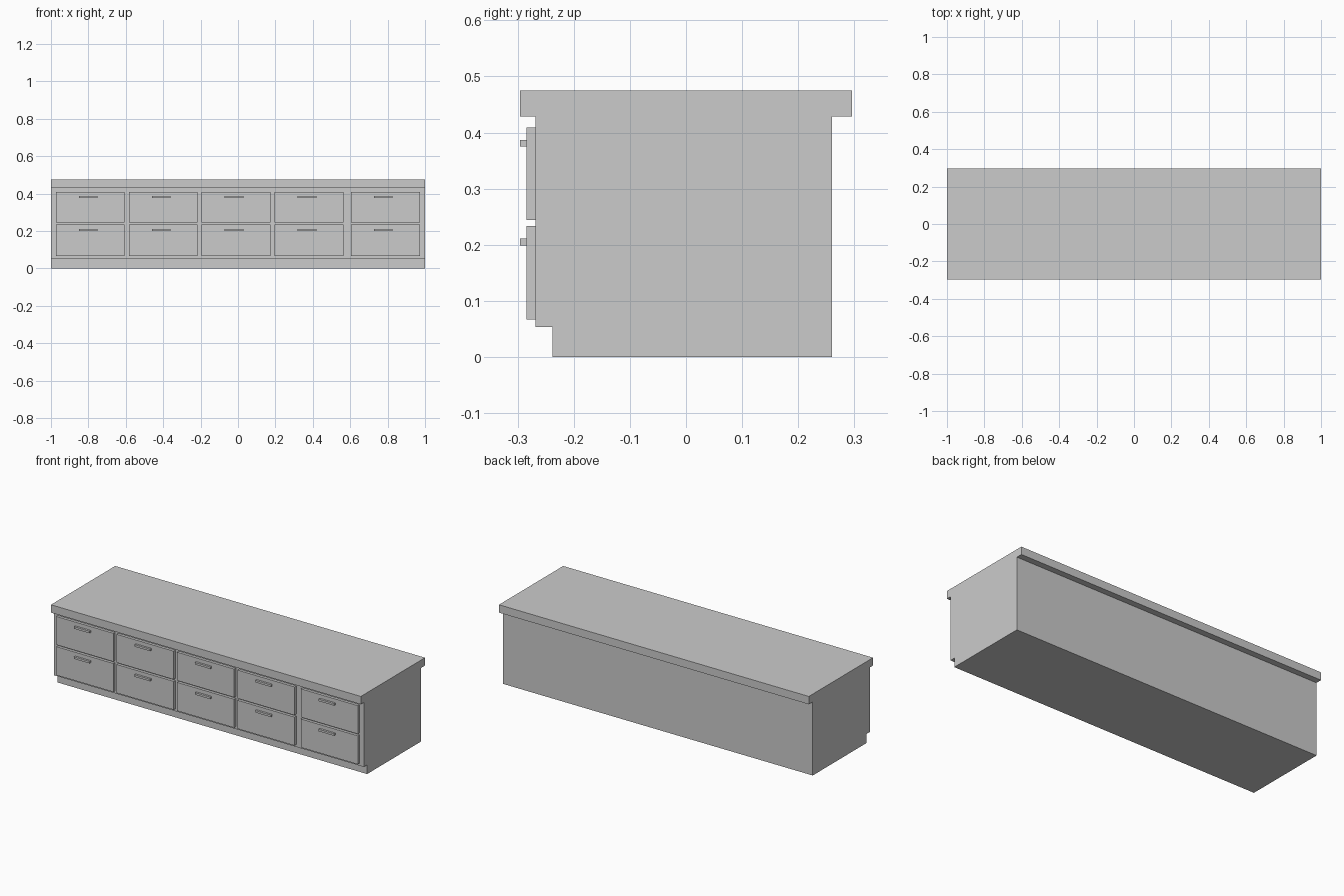
import bpy, bmesh

if "Cube" in bpy.data.objects:
    bpy.data.objects.remove(bpy.data.objects["Cube"])


def finish(name, bm):
    bmesh.ops.recalc_face_normals(bm, faces=bm.faces[:])
    mesh = bpy.data.meshes.new(name)
    bm.to_mesh(mesh)
    bm.free()
    obj = bpy.data.objects.new(name, mesh)
    bpy.context.collection.objects.link(obj)
    return obj


def box(name, x, y, z):
    """Box from (min, max) ranges on each axis."""
    bm = bmesh.new()
    bmesh.ops.create_cube(bm, size=1)
    for v in bm.verts:
        for i, (lo, hi) in enumerate((x, y, z)):
            v.co[i] = hi if v.co[i] > 0 else lo
    return finish(name, bm)


# Cabinet body with toe kick and overhanging worktop: side profile swept along x
profile = [(-0.238, 0), (0.26, 0), (0.26, 0.429), (0.296, 0.429), (0.296, 0.475),
           (-0.296, 0.475), (-0.296, 0.429), (-0.268, 0.429), (-0.268, 0.053),
           (-0.238, 0.053)]
bm = bmesh.new()
face = bm.faces.new([bm.verts.new((-1, y, z)) for y, z in profile])
swept = bmesh.ops.extrude_face_region(bm, geom=[face], use_keep_orig=True)
for v in swept["geom"]:
    if isinstance(v, bmesh.types.BMVert):
        v.co.x = 1
finish("cabinet_body", bm)

# Two rows of five drawers, each with a bar handle
drawer_half, handle_half = 0.184, 0.05
rows = {"lower": (0.067, 0.233), "upper": (0.244, 0.409)}
for row, (z0, z1) in rows.items():
    for i, x in enumerate((-0.79, -0.40, -0.01, 0.38, 0.788), 1):
        box(f"{row}_drawer_{i}", (x - drawer_half, x + drawer_half), (-0.284, -0.268), (z0, z1))
        hx = x - 0.011
        box(f"{row}_handle_{i}", (hx - handle_half, hx + handle_half),
            (-0.296, -0.284), (z1 - 0.034, z1 - 0.022))
